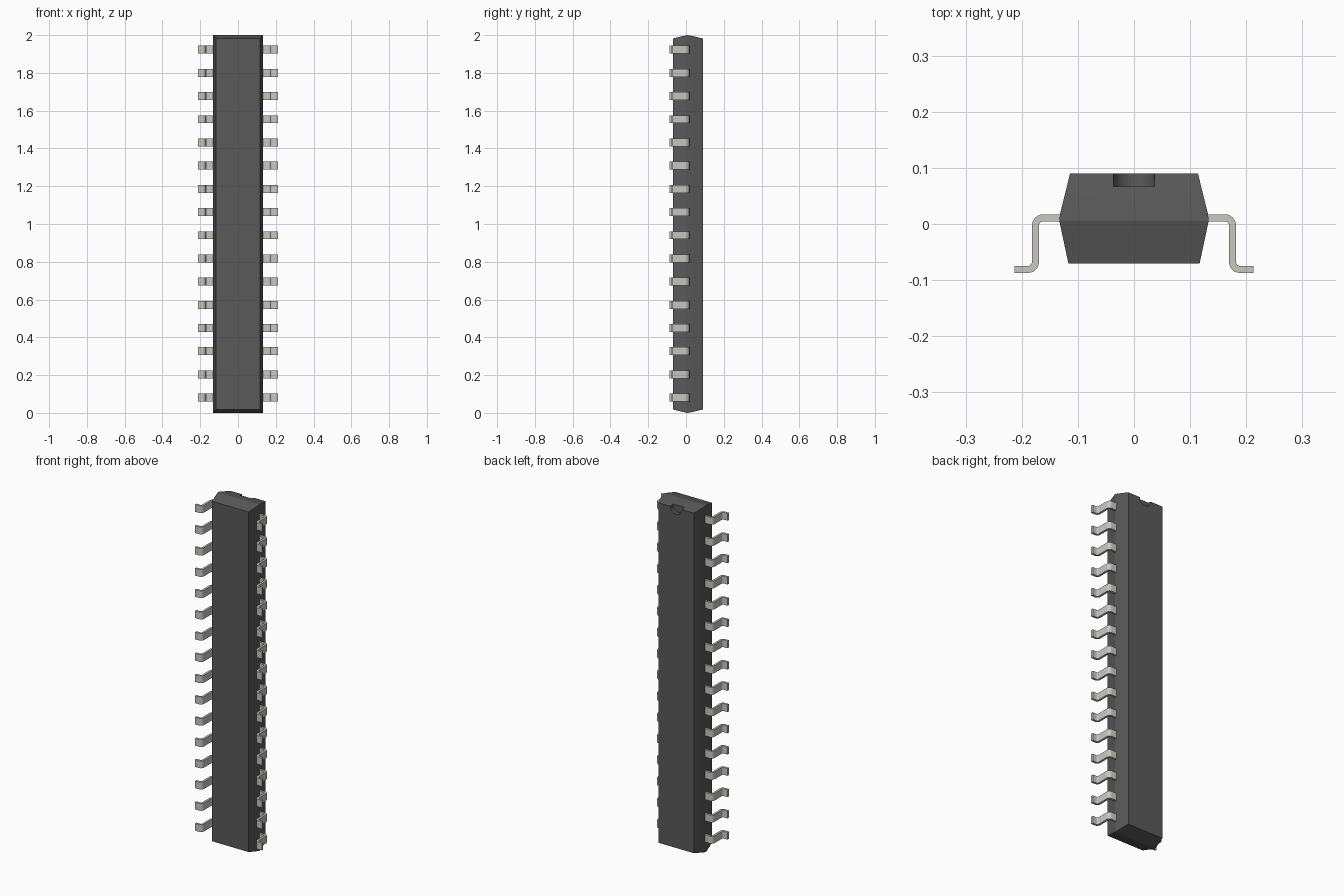
import bpy, bmesh
from math import cos, sin, radians, pi

if "Cube" in bpy.data.objects:
    bpy.data.objects.remove(bpy.data.objects["Cube"])


def make_object(name, bm, color):
    bmesh.ops.recalc_face_normals(bm, faces=bm.faces)
    me = bpy.data.meshes.new(name)
    bm.to_mesh(me)
    bm.free()
    ob = bpy.data.objects.new(name, me)
    bpy.context.collection.objects.link(ob)
    if color:
        mat = bpy.data.materials.new(name + "_color")
        mat.diffuse_color = color
        mat.use_nodes = True
        mat.node_tree.nodes["Principled BSDF"].inputs["Base Color"].default_value = mat.diffuse_color
        me.materials.append(mat)
    return ob


def activate(ob):
    bpy.ops.object.select_all(action='DESELECT')
    ob.select_set(True)
    bpy.context.view_layer.objects.active = ob


# Package body: stacked rectangles (y, half width, end inset) skinned together
bm = bmesh.new()
rings = []
for y, hw, inset in [(-0.07, 0.117, 0.018), (0.005, 0.133, 0),
                     (0.017, 0.132, 0.001), (0.09, 0.114, 0.018)]:
    rings.append([bm.verts.new((x, y, z)) for x, z in
                  [(-hw, inset), (hw, inset), (hw, 2 - inset), (-hw, 2 - inset)]])
for a, b in zip(rings, rings[1:]):
    for i in range(4):
        j = (i + 1) % 4
        bm.faces.new((a[i], a[j], b[j], b[i]))
bm.faces.new(rings[0])
bm.faces.new(rings[-1])
body = make_object("package_body", bm, (0.1, 0.1, 0.1, 1))

# Half-round orientation notch at the upper end
bpy.ops.mesh.primitive_cylinder_add(vertices=48, radius=0.037, depth=0.06,
                                    location=(0, 0.067 + 0.03, 1.982),
                                    rotation=(pi / 2, 0, 0))
cutter = bpy.context.object
cutter.name = "notch_cutter"
cutter.hide_render = True
cut = body.modifiers.new("notch", 'BOOLEAN')
cut.operation = 'DIFFERENCE'
cut.solver = 'EXACT'
cut.object = cutter
activate(body)
bpy.ops.object.modifier_apply(modifier="notch")
bpy.data.objects.remove(cutter)
bpy.ops.object.shade_smooth_by_angle(angle=radians(12))

# Gull-wing lead profile: centre line offset to both sides
T, R, LEG_X, TOP_Y, FOOT_Y, SEG = 0.0125, 0.0135, 0.1755, 0.011, -0.081, 6


def lead_side(s):
    pts = [(0.12, TOP_Y + s)]
    for i in range(SEG + 1):
        a = radians(90 - 90 * i / SEG)
        pts.append((LEG_X - R + (R + s) * cos(a), TOP_Y - R + (R + s) * sin(a)))
    for i in range(SEG + 1):
        a = radians(180 + 90 * i / SEG)
        pts.append((LEG_X + R + (R - s) * cos(a), FOOT_Y + R + (R - s) * sin(a)))
    pts.append((0.213, FOOT_Y + s))
    return pts


def add_lead(bm, side, z, height=0.042):
    outer, inner = lead_side(T / 2), lead_side(-T / 2)
    grid = [[bm.verts.new((side * x, y, zz)) for x, y in pts]
            for pts, zz in [(outer, z - height / 2), (inner, z - height / 2),
                            (inner, z + height / 2), (outer, z + height / 2)]]
    for k in range(4):
        a, b = grid[k], grid[(k + 1) % 4]
        for i in range(len(a) - 1):
            bm.faces.new((a[i], a[i + 1], b[i + 1], b[i]))
    for end in (0, -1):
        bm.faces.new([row[end] for row in grid])


# Sixteen leads along each long side
for side, name in [(-1, "left_leads"), (1, "right_leads")]:
    bm = bmesh.new()
    for i in range(16):
        add_lead(bm, side, 1.002 + (i - 7.5) * 0.1228)
    leads = make_object(name, bm, (0.58, 0.57, 0.53, 1))
    activate(leads)
    bpy.ops.object.shade_smooth_by_angle(angle=radians(30))
